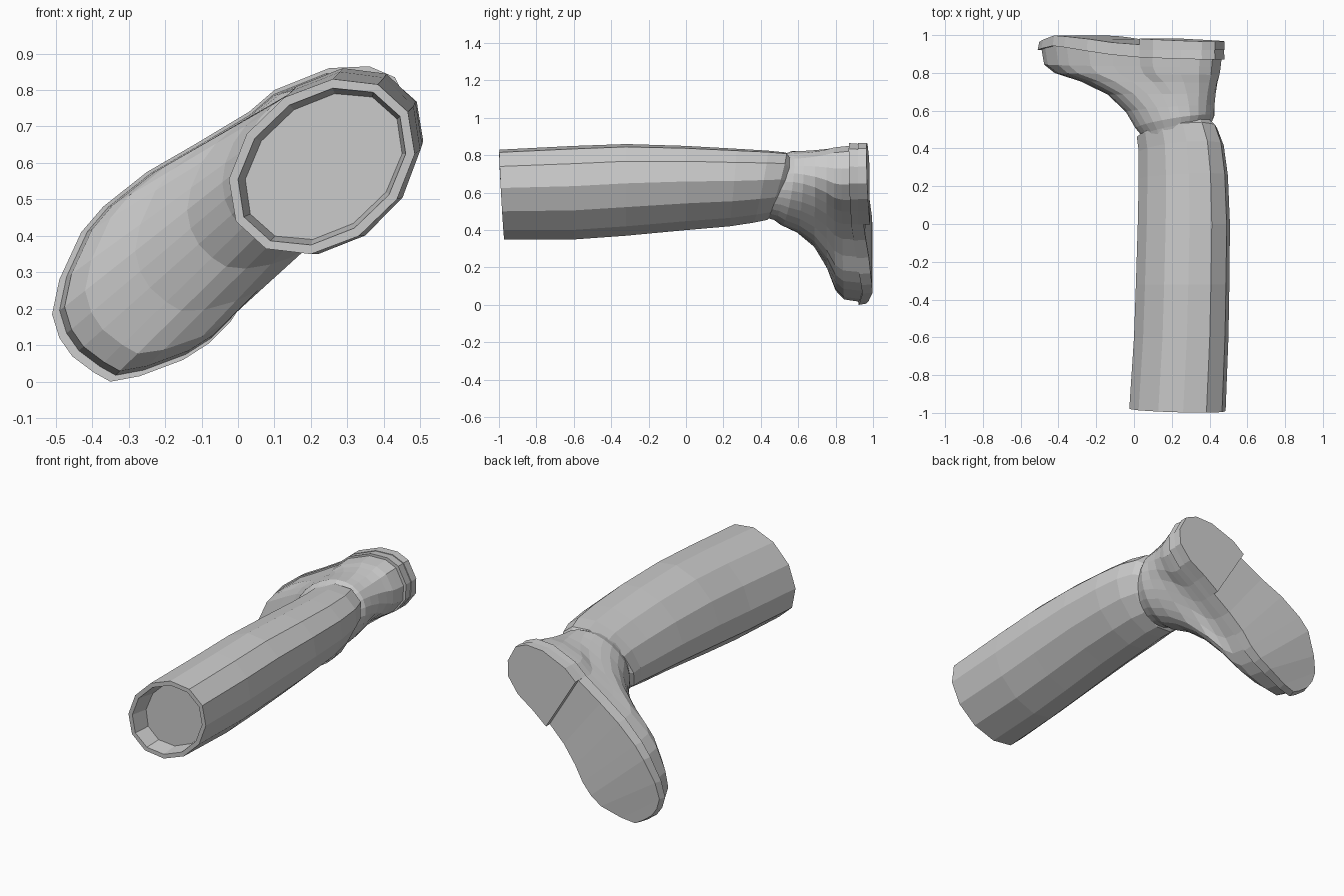
import bpy, bmesh
from math import cos, sin, pi
from mathutils import Vector

if "Cube" in bpy.data.objects:
    bpy.data.objects.remove(bpy.data.objects["Cube"])

# Boot lies along y: opening at -y, sole at +y. Outlines are (x, z) pairs, heel to toe.
LEFT = [(.43, .835), (.36, .865), (.25, .86), (.10, .80), (.03, .74), (-.12, .65),
        (-.25, .575), (-.37, .48), (-.43, .41), (-.49, .28), (-.51, .185), (-.49, .12)]
RIGHT = [(.48, .74), (.475, .65), (.41, .565), (.31, .50), (.22, .43), (.12, .345),
         (.035, .25), (-.02, .165), (-.08, .105), (-.15, .06), (-.27, .015), (-.35, .0)]
TIP = [(-.455, .07), (-.395, .025)]
LEFT, RIGHT = LEFT + TIP[:1], RIGHT + TIP[1:]
N = len(LEFT)
TOE = Vector((-.78, -.625))      # heel-to-toe direction in xz
SIDE = Vector((-.625, .78))
ANKLE = Vector((.225, .63))


def table(pairs, s):
    """Piecewise-linear lookup."""
    for (a, va), (b, vb) in zip(pairs, pairs[1:]):
        if s <= b:
            return va + (vb - va) * max(0, (s - a) / (b - a))
    return pairs[-1][1]


def along(p):
    """0 at the heel, 1 at the toe."""
    return (Vector(p) - Vector((.46, .8))).dot(TOE) / 1.15


def sole_top(p):
    return table([(0, .87), (.4, .885), (.6, .915), (.8, .945), (1, .92)], along(p))


def sole_bottom(p):
    return table([(0, .95), (.4, .95), (.6, .98), (.8, 1.0), (1, .96)], along(p))


def loft(name, rings, cap_start="", cap_end=""):
    """Skin equal-length rings; caps are 'fan' (ngon) or 'strip' (cross quads)."""
    bm = bmesh.new()
    vs = [[bm.verts.new(p) for p in r] for r in rings]
    n = len(rings[0])
    for a, b in zip(vs, vs[1:]):
        for i in range(n):
            j = (i + 1) % n
            bm.faces.new((a[i], a[j], b[j], b[i]))
    for ring, cap in ((vs[0], cap_start), (vs[-1], cap_end)):
        if cap == "fan":
            bm.faces.new(ring)
        elif cap == "strip":
            for i in range(n // 2 - 1):
                bm.faces.new((ring[i], ring[i + 1], ring[n - 2 - i], ring[n - 1 - i]))
    bmesh.ops.recalc_face_normals(bm, faces=bm.faces[:])
    me = bpy.data.meshes.new(name)
    bm.to_mesh(me)
    bm.free()
    ob = bpy.data.objects.new(name, me)
    bpy.context.collection.objects.link(ob)
    return ob


def shrink(p, k):
    c = Vector((.03, .46))
    return c + (Vector(p) - c) * k


def place(outline, height):
    return [(p[0], height(p), p[1]) for p in outline]


# Shaft: y, x min, x max, z min, z max, tilt of the ring
SIDES = 12
sections = [(-.88, .02, .45, .39, .79, 0), (-.985, .0, .46, .375, .805, -.014),
            (-.985, -.025, .485, .35, .83, -.014), (-.6, 0, .50, .35, .85, 0),
            (-.32, .01, .505, .37, .86, 0), (0, .02, .508, .40, .85, 0),
            (.25, .025, .497, .42, .835, .02), (.40, .025, .475, .44, .825, .04),
            (.485, .015, .44, .455, .815, .055), (.515, .06, .40, .49, .77, .055)]
rings = []
for y, x0, x1, z0, z1, tilt in sections:
    ring = []
    for i in range(SIDES):
        a = 2 * pi * i / SIDES
        c, s = cos(a), sin(a)
        # slight shear leans the oval along the foot
        ring.append(((x0 + x1) / 2 + c * (x1 - x0) / 2 + .03 * s,
                     y + tilt * (.4 * c + .9 * s),
                     (z0 + z1) / 2 + s * (z1 - z0) / 2 + .035 * c))
    rings.append(ring)
loft("shaft", rings, "fan", "fan")

# Foot upper: ankle oval blending into the sole outline
outline = [Vector(p) for p in LEFT + RIGHT[::-1]]
angles = [(i + .5) / N * pi for i in range(2 * N)]
oval = [ANKLE - TOE * .215 * cos(a) + SIDE * .18 * sin(a) for a in angles]
# blend, front y, back y, widening of the oval
steps = [(0, .42, .50, .85), (0, .46, .54, .91), (.03, .50, .58, 1.0), (.13, .59, .63, 1.0),
         (.32, .685, .69, 1.0), (.60, .755, .75, 1.0), (.87, .80, .79, 1.0), (.98, .845, .83, 1.0)]
rings = []
for w, front, back, k in steps:
    ring = []
    for a, o, p in zip(angles, oval, outline):
        q = (ANKLE + (o - ANKLE) * k).lerp(shrink(p, .955), w)
        f = (1 - cos(a)) / 2
        ring.append((q.x, back + (front - back) * f, q.y))
    rings.append(ring)
rings.append(place([shrink(p, .965) for p in outline], lambda p: sole_top(p) + .01))
loft("foot_upper", rings, "fan", "strip")

# Sole with a slightly narrower tread edge
loft("sole", [place(outline, sole_top),
              place([shrink(p, .985) for p in outline], sole_bottom)], "strip", "strip")

# Heel block, ending in a straight breast at the fifth outline pair
heel = [Vector(p) for p in LEFT[:5] + RIGHT[4::-1]]
loft("heel", [place(heel, lambda p: .92),
              place(heel, lambda p: .965 + .05 * max(0, along(p)))], "strip", "strip")
